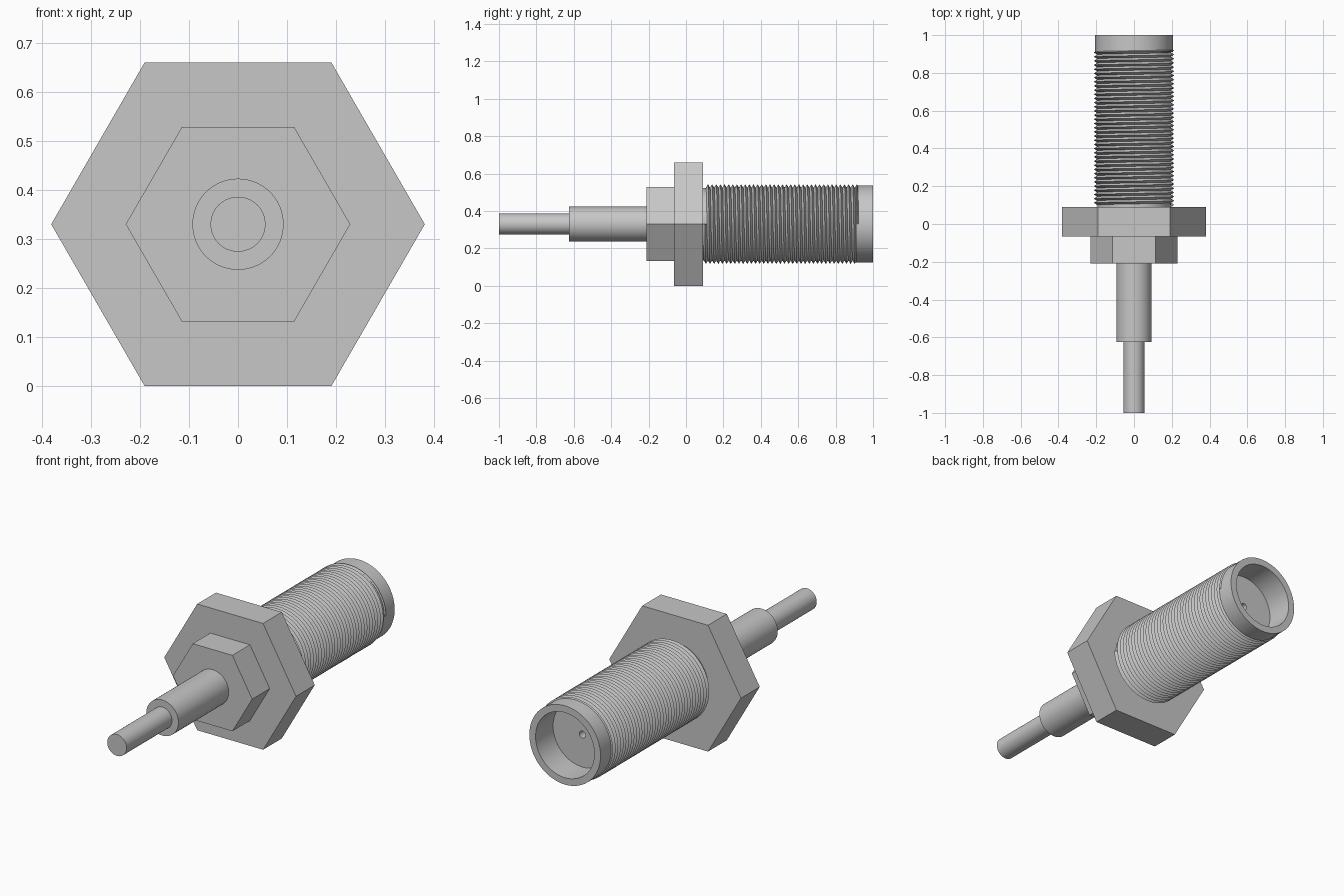
import bpy, bmesh
from math import sin, cos, pi, radians

cube = bpy.data.objects.get("Cube")
if cube:
    bpy.data.objects.remove(cube, do_unlink=True)

AXIS_Z = 0.33      # height of the long axis, which runs along y

steel = bpy.data.materials.new("grey steel")
steel.use_nodes = True
grey = (0.57, 0.57, 0.57, 1)
steel.diffuse_color = grey
steel.node_tree.nodes["Principled BSDF"].inputs["Base Color"].default_value = grey


def finish(name, bm, smooth):
    """Clean the mesh, link it and shade it."""
    bmesh.ops.remove_doubles(bm, verts=bm.verts, dist=1e-5)
    bmesh.ops.recalc_face_normals(bm, faces=bm.faces)
    mesh = bpy.data.meshes.new(name)
    bm.to_mesh(mesh)
    bm.free()
    mesh.materials.append(steel)
    obj = bpy.data.objects.new(name, mesh)
    bpy.context.collection.objects.link(obj)
    obj.location.z = AXIS_Z
    if smooth:
        bpy.ops.object.select_all(action='DESELECT')
        obj.select_set(True)
        bpy.context.view_layer.objects.active = obj
        bpy.ops.object.shade_smooth_by_angle(angle=radians(30))
    return obj


def lathe(name, profile, sides=64):
    """Revolve (radius, y) points about the long axis."""
    bm = bmesh.new()
    rings = []
    for i in range(sides):
        a = 2 * pi * i / sides
        rings.append([bm.verts.new((r * cos(a), y, r * sin(a))) for r, y in profile])
    for i in range(sides):
        here, there = rings[i], rings[(i + 1) % sides]
        for j in range(len(profile) - 1):
            bm.faces.new((here[j], here[j + 1], there[j + 1], there[j]))
    return finish(name, bm, sides > 6)


def rod(name, radius, y0, y1, sides=64):
    return lathe(name, [(0, y0), (radius, y0), (radius, y1), (0, y1)], sides)


def helix(name, root, crest, y0, y1, turns, steps=64):
    """Right-handed V-shaped ridge wound along the axis."""
    bm = bmesh.new()
    pitch = (y1 - y0) / (turns + 1)
    rows = []
    for i in range(turns * steps + 1):
        t = i / steps
        a = -2 * pi * t
        rows.append([bm.verts.new((r * cos(a), y0 + pitch * (t + k), r * sin(a)))
                     for r, k in ((root, 0), (crest, 0.5), (root, 1))])
    for p, q in zip(rows, rows[1:]):
        for j in range(2):
            bm.faces.new((p[j], p[j + 1], q[j + 1], q[j]))
    bm.faces.new(rows[0])
    bm.faces.new(rows[-1])
    return finish(name, bm, True)


# Stepped pin at the front
rod("front_pin", 0.056, -1.0, -0.62)
rod("front_sleeve", 0.093, -0.625, -0.20)

# Two hexagonal nuts
rod("small_hex_nut", 0.229, -0.21, -0.06, 6)
rod("large_hex_flange", 0.381, -0.065, 0.09, 6)

# Barrel with a rear collar, an open socket and a small contact hole
lathe("barrel", [(0, 0.08), (0.194, 0.08), (0.194, 0.91), (0.206, 0.91),
                 (0.206, 1.0), (0.17, 1.0), (0.17, 0.855), (0.018, 0.855),
                 (0.018, 0.78), (0, 0.78)])

# Screw thread around the barrel
helix("screw_thread", 0.195, 0.213, 0.09, 0.93, 37)
